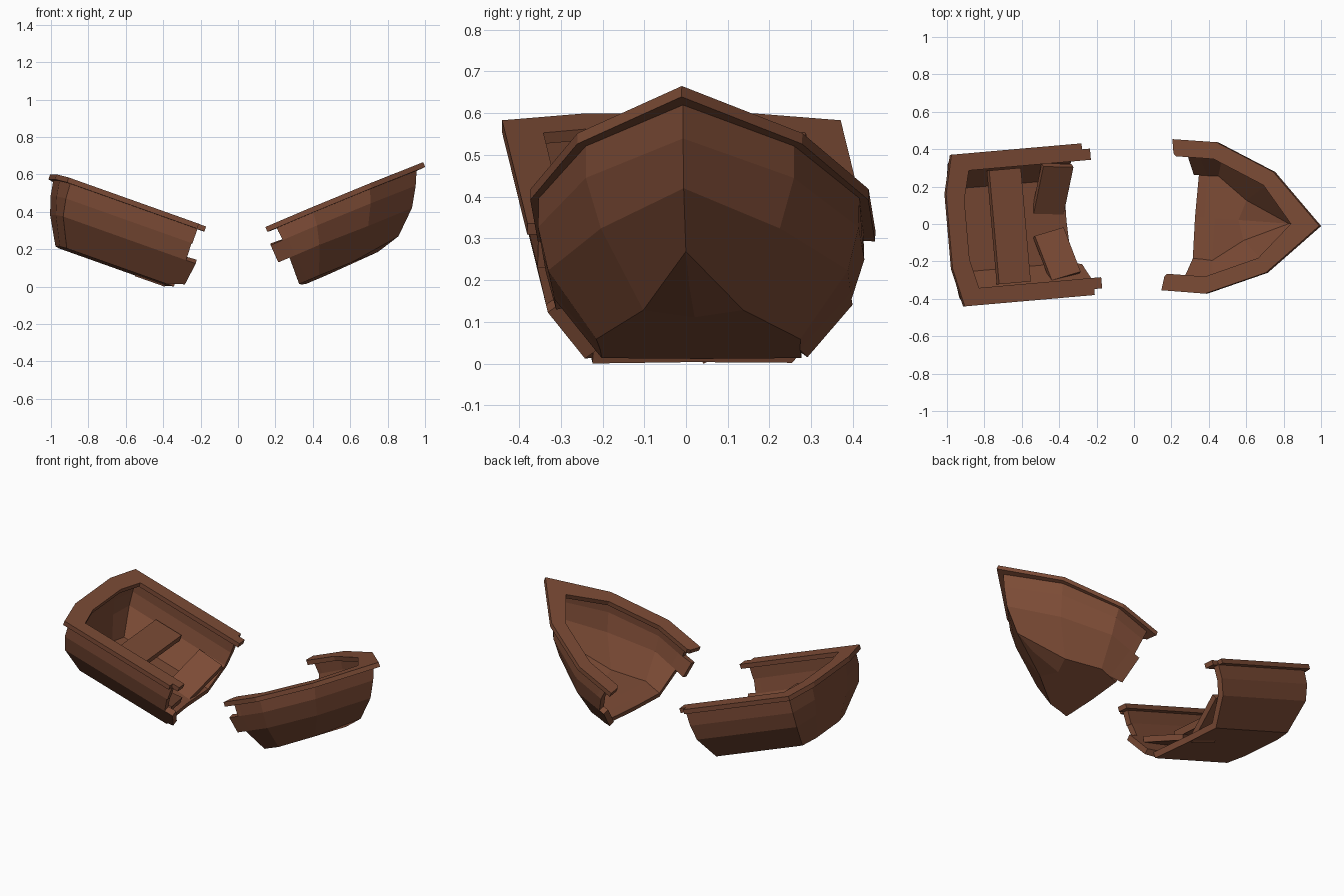
import bpy, bmesh
from math import radians
from mathutils import Matrix, Vector

if "Cube" in bpy.data.objects:
    bpy.data.objects.remove(bpy.data.objects["Cube"])

wood = bpy.data.materials.new("brown_wood")
wood.diffuse_color = (0.2, 0.07, 0.036, 1)
wood.use_nodes = True
wood.node_tree.nodes["Principled BSDF"].inputs["Base Color"].default_value = wood.diffuse_color


def frame(loc, yaw, pitch):
    return (Matrix.Translation(loc) @ Matrix.Rotation(radians(yaw), 4, 'Z')
            @ Matrix.Rotation(radians(pitch), 4, 'Y'))


def make(name, bm, matrix):
    me = bpy.data.meshes.new(name)
    bm.to_mesh(me)
    bm.free()
    ob = bpy.data.objects.new(name, me)
    bpy.context.collection.objects.link(ob)
    me.materials.append(wood)
    ob.matrix_world = matrix
    return ob


def hull(name, cols, ends, matrix, outward):
    """Planked shell: cols run from the end of the boat to the break, each a
    list of (along, half width, height) from the rim down to the keel.
    ends[side] gives each plank's broken tip: (along at top, along below, share of plank)."""
    bm = bmesh.new()
    cache = {}

    def face(pts):
        vs = []
        for p in pts:
            key = tuple(round(c, 4) + 0.0 for c in p)
            if key not in cache:
                cache[key] = bm.verts.new(key)
            if cache[key] not in vs:
                vs.append(cache[key])
        if len(vs) > 2:
            bm.faces.new(vs)

    def half(i, s):
        strip = [(Vector(c[i]), Vector(c[i + 1])) for c in cols]
        top, low, share = ends[s][i]
        a, b = strip[-1]
        b = a.lerp(b, share)
        strip.append((Vector((top, a.y, a.z)), Vector((low, b.y, b.z))))
        return [[Vector((p.x, p.y * s, p.z)) for p in pair] for pair in strip]

    for i in range(len(cols[0]) - 1):
        chain = half(i, outward)[::-1] + half(i, -outward)
        for p, q in zip(chain, chain[1:]):
            face((p[0], p[1], q[1], q[0]))
    ob = make(name, bm, matrix)
    mod = ob.modifiers.new("planks", 'SOLIDIFY')
    mod.thickness = 0.036
    mod.offset = -1
    mod.use_even_offset = True
    return ob


def rim(name, half, matrix, thick=0.028):
    """Flat U-shaped gunwale from a half outline (middle, outer edge, inner edge)."""
    mirrored = [(x, -y) for x, y in reversed(half) if abs(y) > 1e-6]
    bm = bmesh.new()
    f = bm.faces.new([bm.verts.new((x, y, 0)) for x, y in half + mirrored])
    ext = bmesh.ops.extrude_face_region(bm, geom=[f])
    bmesh.ops.translate(bm, vec=(0, 0, -thick),
                        verts=[v for v in ext["geom"] if isinstance(v, bmesh.types.BMVert)])
    bmesh.ops.recalc_face_normals(bm, faces=bm.faces)
    return make(name, bm, matrix)


def board(name, centre, size, matrix, roll=0, yaw=0):
    bm = bmesh.new()
    bmesh.ops.create_cube(bm, size=1)
    bmesh.ops.scale(bm, vec=size, verts=bm.verts)
    local = (Matrix.Translation(centre) @ Matrix.Rotation(radians(yaw), 4, 'Z')
             @ Matrix.Rotation(radians(roll), 4, 'X'))
    return make(name, bm, matrix @ local)


# Stern half, tipped down towards the break
stern = frame((-0.94, -0.035, 0.583), 5, 19.5)
hull("stern_hull", [
    [(-0.025, 0.19, -0.02), (-0.01, 0.185, -0.11), (0.02, 0.175, -0.205), (0.10, 0.13, -0.356), (0.12, 0, -0.356)],
    [(0.02, 0.38, -0.02), (0.025, 0.38, -0.11), (0.045, 0.357, -0.205), (0.13, 0.24, -0.356), (0.15, 0, -0.356)],
    [(0.70, 0.38, -0.02), (0.70, 0.38, -0.11), (0.70, 0.357, -0.205), (0.70, 0.24, -0.356), (0.70, 0, -0.356)],
], {1: [(0.745, 0.745, 1), (0.745, 0.745, 1), (0.745, 0.735, 1), (0.735, 0.73, 1)],
    -1: [(0.745, 0.745, 1), (0.74, 0.745, 1), (0.80, 0.79, 0.8), (0.74, 0.73, 1)]}, stern, 1)
rim("stern_rim", [
    (-0.05, 0.2), (0, 0.407), (0.74, 0.407), (0.74, 0.375), (0.785, 0.375),
    (0.785, 0.315), (0.09, 0.315), (0.05, 0.16)], stern)

# Seats: one whole, one snapped in two with its inner ends on the floor
board("stern_seat", (0.35, 0, -0.175), (0.18, 0.61, 0.04), stern)
board("broken_seat_left", (0.645, 0.165, -0.268), (0.17, 0.32, 0.035), stern, 31, -6)
board("broken_seat_right", (0.64, -0.175, -0.265), (0.17, 0.26, 0.035), stern, -17, 11)

# Bow half, tipped up away from the break
bow = frame((0.99, -0.01, 0.665), -4.2, -23)
hull("bow_hull", [
    [(-0.05, 0, -0.027), (-0.086, 0, -0.10), (-0.151, 0, -0.202), (-0.277, 0, -0.313), (-0.41, 0, -0.347)],
    [(-0.30, 0.25, -0.022), (-0.328, 0.25, -0.10), (-0.39, 0.215, -0.205), (-0.556, 0.12, -0.347), (-0.60, 0, -0.347)],
    [(-0.62, 0.385, -0.02), (-0.63, 0.385, -0.10), (-0.66, 0.36, -0.20), (-0.734, 0.245, -0.347), (-0.74, 0, -0.347)],
    [(-0.80, 0.38, -0.02), (-0.80, 0.385, -0.10), (-0.80, 0.357, -0.20), (-0.80, 0.24, -0.347), (-0.80, 0, -0.347)],
], {1: [(-0.835, -0.83, 1), (-0.83, -0.835, 1), (-0.87, -0.88, 0.9), (-0.85, -0.855, 1)],
    -1: [(-0.835, -0.83, 1), (-0.90, -0.90, 1), (-0.835, -0.85, 1), (-0.85, -0.855, 1)]}, bow, -1)
rim("bow_rim", [
    (0, 0), (-0.289, 0.27), (-0.632, 0.406), (-0.887, 0.405), (-0.875, 0.33),
    (-0.86, 0.315), (-0.64, 0.315), (-0.34, 0.195), (-0.165, 0)], bow)
